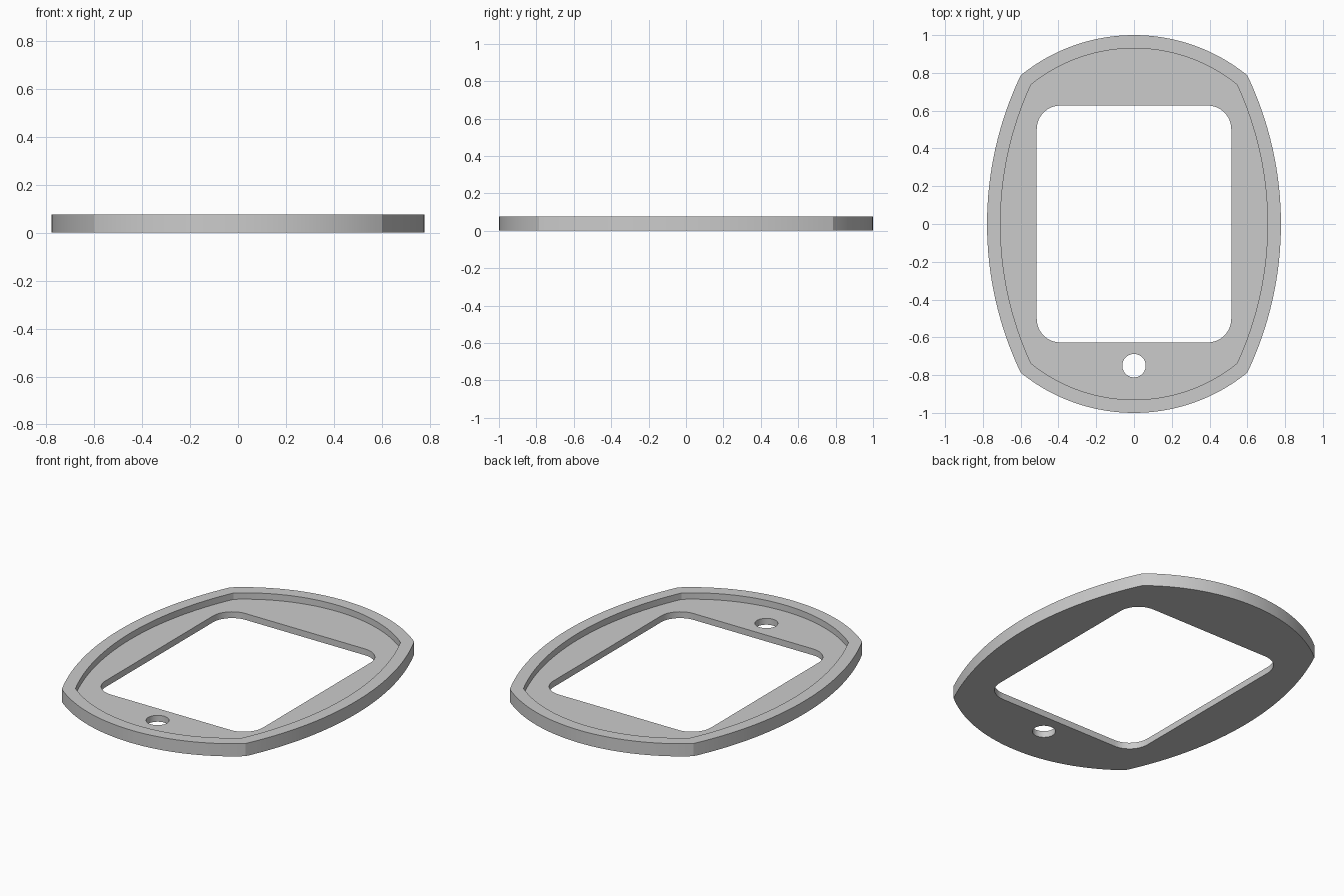
import bpy, bmesh, math
from mathutils import Vector

if "Cube" in bpy.data.objects:
    bpy.data.objects.remove(bpy.data.objects["Cube"])

HEIGHT, FLOOR = 0.075, 0.0375


def bulge(a, b, sag, n):
    """Points of a circular arc from a to b (b left out), bowed outward to the right of a->b."""
    a, b = Vector(a), Vector(b)
    half = (b - a).length / 2
    r = (half * half + sag * sag) / (2 * sag)
    d = (b - a).normalized()
    out = Vector((d.y, -d.x))
    centre = (a + b) / 2 + out * (sag - r)
    t = math.asin(half / r)
    angles = [-t + 2 * t * i / n for i in range(n)]
    return [centre + out * r * math.cos(k) + d * r * math.sin(k) for k in angles]


def barrel(cx, cy, side, end):
    """Four-cornered outline with bowed sides and ends."""
    c = [(cx, -cy), (cx, cy), (-cx, cy), (-cx, -cy)]
    pts = []
    for i in range(4):
        sag = side - cx if i % 2 == 0 else end - cy
        pts += bulge(c[i], c[(i + 1) % 4], sag, 32)
    return pts


def rounded_rect(hx, hy, r, n=12):
    pts = []
    for q, (sx, sy) in enumerate([(1, 1), (-1, 1), (-1, -1), (1, -1)]):
        for i in range(n + 1):
            k = math.pi / 2 * (q + i / n)
            pts.append(Vector((sx * (hx - r) + r * math.cos(k),
                               sy * (hy - r) + r * math.sin(k))))
    return pts


def circle(x, y, r, n=40):
    return [Vector((x + r * math.cos(2 * math.pi * i / n),
                    y + r * math.sin(2 * math.pi * i / n))) for i in range(n)]


bm = bmesh.new()


def ring(pts, z):
    vs = [bm.verts.new((p.x, p.y, z)) for p in pts]
    return vs, [bm.edges.new((vs[i - 1], vs[i])) for i in range(len(vs))]


def wall(pts, z0, z1):
    """Upright wall along an outline; returns its lower and upper edge loops."""
    (low, e0), (high, e1) = ring(pts, z0), ring(pts, z1)
    for i in range(len(pts)):
        bm.faces.new((low[i - 1], low[i], high[i], high[i - 1]))
    return e0, e1


def cap(*loops):
    bmesh.ops.triangle_fill(bm, use_beauty=True, use_dissolve=False,
                            edges=[e for loop in loops for e in loop],
                            normal=(0, 0, 1))


# Outer edge, recess edge, screen window and button hole
outer_low, outer_top = wall(barrel(0.60, 0.787, 0.778, 1.0), 0, HEIGHT)
recess_low, recess_top = wall(barrel(0.545, 0.738, 0.707, 0.93), FLOOR, HEIGHT)
window_low, window_top = wall(rounded_rect(0.515, 0.627, 0.125), 0, FLOOR)
hole_low, hole_top = wall(circle(0, -0.75, 0.062), 0, FLOOR)

# Underside, recessed floor and raised rim
cap(outer_low, window_low, hole_low)
cap(recess_low, window_top, hole_top)
cap(outer_top, recess_top)
bmesh.ops.recalc_face_normals(bm, faces=bm.faces)

mesh = bpy.data.meshes.new("bezel_frame")
bm.to_mesh(mesh)
bm.free()
frame = bpy.data.objects.new("bezel_frame", mesh)
bpy.context.collection.objects.link(frame)

grey = bpy.data.materials.new("light_grey")
grey.diffuse_color = (0.6, 0.6, 0.6, 1)
grey.use_nodes = True
grey.node_tree.nodes["Principled BSDF"].inputs["Base Color"].default_value = grey.diffuse_color
mesh.materials.append(grey)

bpy.context.view_layer.objects.active = frame
frame.select_set(True)
bpy.ops.object.shade_smooth_by_angle(angle=math.radians(25))
